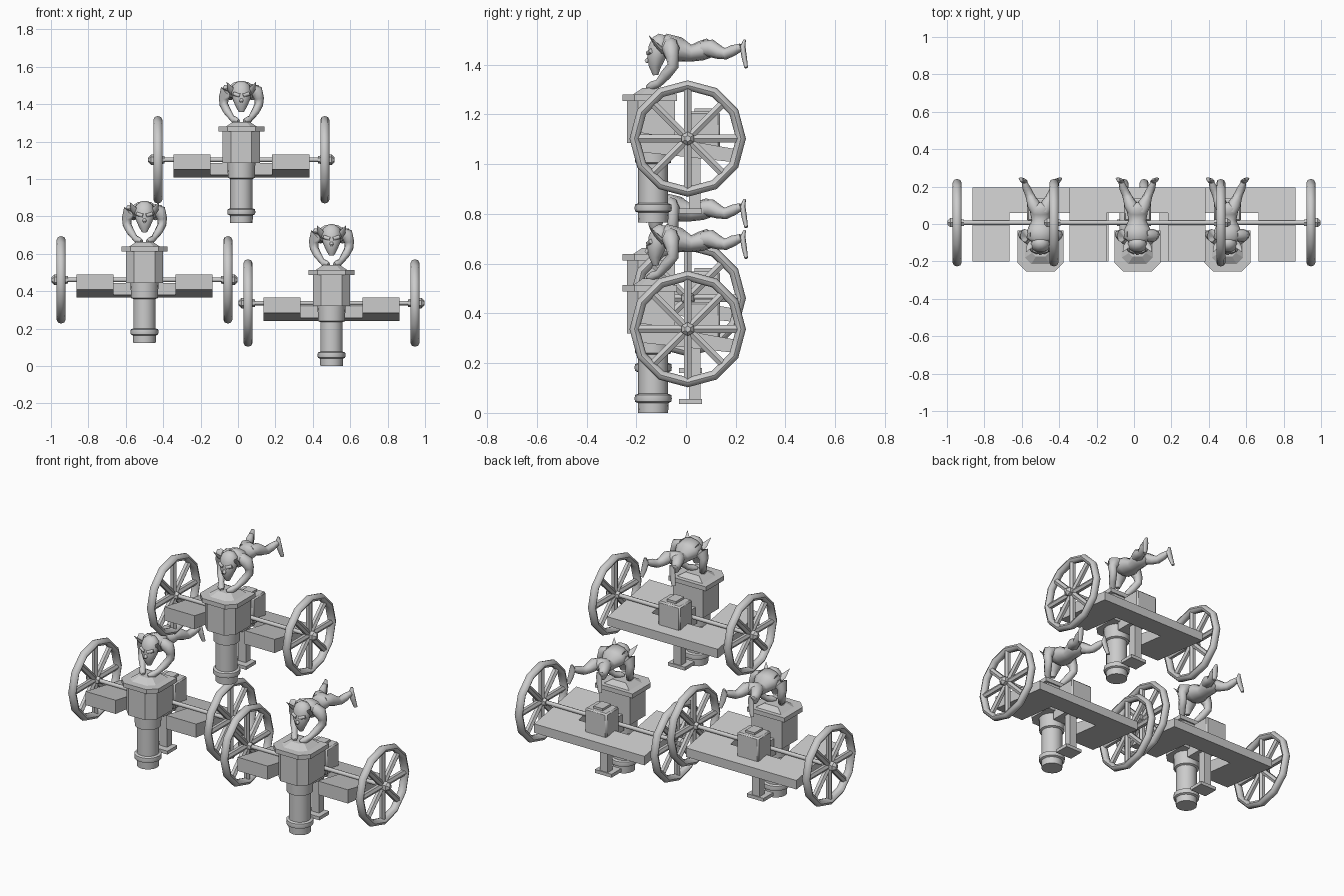
import bpy, bmesh, math
from mathutils import Vector, Matrix

if "Cube" in bpy.data.objects:
    bpy.data.objects.remove(bpy.data.objects["Cube"])

grey = bpy.data.materials.new("plain_grey")
grey.diffuse_color = (0.6, 0.6, 0.6, 1)
grey.use_nodes = True
grey.node_tree.nodes["Principled BSDF"].inputs["Base Color"].default_value = grey.diffuse_color
parts = []


def finish(name, bm, angle=40):
    bmesh.ops.recalc_face_normals(bm, faces=bm.faces)
    me = bpy.data.meshes.new(name)
    bm.to_mesh(me)
    bm.free()
    me.materials.append(grey)
    ob = bpy.data.objects.new(name, me)
    bpy.context.collection.objects.link(ob)
    bpy.ops.object.select_all(action='DESELECT')
    ob.select_set(True)
    bpy.context.view_layer.objects.active = ob
    bpy.ops.object.shade_smooth_by_angle(angle=math.radians(angle))
    parts.append(ob)
    return ob


def loft(bm, rings, closed=False):
    """Skin a list of equal-sized rings; cap the ends or join them in a loop."""
    vs = [[bm.verts.new(p) for p in r] for r in rings]
    n = len(vs[0])
    pairs = list(zip(vs, vs[1:] + vs[:1])) if closed else list(zip(vs, vs[1:]))
    for a, b in pairs:
        for i in range(n):
            bm.faces.new((a[i], a[(i + 1) % n], b[(i + 1) % n], b[i]))
    if not closed:
        bm.faces.new(vs[0])
        bm.faces.new(vs[-1])


def tube(bm, pts, sides=8, flat=1.0):
    """Tapered tube through (x, y, z, radius) points."""
    ps = [Vector(p[:3]) for p in pts]
    rings = []
    for i, p in enumerate(ps):
        d = (ps[min(i + 1, len(ps) - 1)] - ps[max(i - 1, 0)]).normalized()
        ref = Vector((1, 0, 0)) if abs(d.x) < 0.8 else Vector((0, 0, 1))
        u = (ref - d * ref.dot(d)).normalized()
        v = d.cross(u)
        r = pts[i][3]
        rings.append([p + r * (math.cos(a) * u + flat * math.sin(a) * v)
                      for a in (2 * math.pi * k / sides for k in range(sides))])
    loft(bm, rings)


def box(bm, x0, x1, y0, y1, z0, z1):
    loft(bm, [[(x0, y0, z), (x1, y0, z), (x1, y1, z), (x0, y1, z)] for z in (z0, z1)])


def lathe(bm, prof, cy, sides=16):
    loft(bm, [[(r * math.cos(2 * math.pi * k / sides), cy + r * math.sin(2 * math.pi * k / sides), z)
               for k in range(sides)] for r, z in prof])


def house(hx, y0, y1, c, z):
    """Plan outline with chamfered front corners."""
    return [(-hx, y1, z), (-hx, y0 + c, z), (-hx + c, y0, z),
            (hx - c, y0, z), (hx, y0 + c, z), (hx, y1, z)]


# Vertical barrel with collar and end ring
bm = bmesh.new()
lathe(bm, [(0.06, 0), (0.062, 0.04), (0.073, 0.045), (0.075, 0.058), (0.073, 0.072),
           (0.06, 0.077), (0.06, 0.235), (0.072, 0.24), (0.075, 0.33)], -0.132)
finish("barrel", bm)

# Chamfered housing, its cap plate and the low roof
bm = bmesh.new()
loft(bm, [house(0.1, -0.237, -0.044, 0.045, z) for z in (0.32, 0.49)])
finish("housing", bm, 20)
bm = bmesh.new()
loft(bm, [house(0.123, -0.255, -0.036, 0.048, 0.488), house(0.123, -0.255, -0.036, 0.048, 0.514)])
loft(bm, [house(0.085, -0.215, -0.06, 0.035, 0.513), house(0.045, -0.175, -0.085, 0.02, 0.54)])
finish("cap_plate", bm, 20)


# Sloping U-shaped deck: two side boards and a rear board
def board(bm, x0, x1, y0, y1):
    top = lambda y: 0.33 - 0.178 * y
    bot = lambda y: 0.263 - 0.108 * y
    loft(bm, [[(x, y0, bot(y0)), (x, y0, top(y0)), (x, y1, top(y1)), (x, y1, bot(y1))]
              for x in (x0, x1)])


bm = bmesh.new()
for x0, x1 in ((-0.363, -0.165), (0.165, 0.363)):
    board(bm, x0, x1, -0.2, 0.06)
board(bm, -0.363, 0.363, 0.06, 0.195)
finish("deck", bm)

# Central beam tying the housing to the axle and deck
bm = bmesh.new()
box(bm, -0.05, 0.05, -0.06, 0.08, 0.27, 0.37)
finish("centre_beam", bm)

# Storage box with a small lid
bm = bmesh.new()
box(bm, -0.072, 0.072, 0.015, 0.137, 0.29, 0.445)
bmesh.ops.bevel(bm, geom=bm.edges[:], offset=0.008, segments=1, affect='EDGES')
box(bm, -0.03, 0.03, 0.035, 0.112, 0.44, 0.458)
finish("storage_box", bm)

# Rear support post and foot
bm = bmesh.new()
box(bm, -0.025, 0.025, 0.012, 0.058, 0.05, 0.29)
box(bm, -0.055, 0.055, -0.028, 0.064, 0.036, 0.056)
finish("support_post", bm)

# Axle with hub nuts
AY, AZ = 0.007, 0.337
bm = bmesh.new()
tube(bm, [(-0.485, AY, AZ, 0.012), (0.485, AY, AZ, 0.012)], 10)
for s in (-1, 1):
    tube(bm, [(s * 0.41, AY, AZ, 0.02), (s * 0.47, AY, AZ, 0.028), (s * 0.482, AY, AZ, 0.028),
              (s * 0.498, AY, AZ, 0.012)], 6)
finish("axle", bm)

# Twelve-sided wheels with eight spokes
for side, s in (("left", -1), ("right", 1)):
    bm = bmesh.new()
    cx = s * 0.446
    rings = []
    for k in range(12):
        a = math.pi * k / 6
        section = [(0.214 + 0.020 * math.cos(t), 0.024 * math.sin(t))
                   for t in (2 * math.pi * j / 8 for j in range(8))]
        rings.append([(cx + w, AY + r * math.cos(a), AZ + r * math.sin(a)) for r, w in section])
    loft(bm, rings, True)
    for k in range(8):
        a = math.pi * k / 4
        c, n = math.cos(a), math.sin(a)
        tube(bm, [(cx, AY, AZ, 0.018), (cx, AY + 0.21 * c, AZ + 0.21 * n, 0.018)], 6)
    finish(side + "_wheel", bm, 50)

# Imp torso, balanced on its hands
bm = bmesh.new()
tube(bm, [(0, -0.105, 0.69, 0.035), (0, -0.075, 0.705, 0.075), (0, -0.03, 0.695, 0.07),
          (0, 0.02, 0.68, 0.047), (0, 0.06, 0.69, 0.055), (0, 0.09, 0.70, 0.055),
          (0, 0.115, 0.70, 0.03)], 12, 0.72)
finish("imp_torso", bm, 70)

# Imp head hanging forward, with muzzle and brow
bm = bmesh.new()
tube(bm, [(0, -0.095, 0.755, 0.02), (0, -0.10, 0.735, 0.046), (0, -0.11, 0.70, 0.054),
          (0, -0.12, 0.66, 0.047), (0, -0.125, 0.625, 0.032), (0, -0.122, 0.592, 0.014)], 10, 0.8)
tube(bm, [(0, -0.135, 0.665, 0.016), (0, -0.163, 0.645, 0.008)], 6)
for s in (-1, 1):
    tube(bm, [(s * 0.008, -0.15, 0.68, 0.012), (s * 0.042, -0.14, 0.69, 0.010)], 6)
    # pointed ears
    tube(bm, [(s * 0.035, -0.095, 0.69, 0.024), (s * 0.058, -0.12, 0.715, 0.018),
              (s * 0.078, -0.15, 0.752, 0.001)], 6, 0.5)
finish("imp_head", bm, 60)

# Imp arms and legs, mirrored
for side, s in (("left", -1), ("right", 1)):
    bm = bmesh.new()
    tube(bm, [(s * 0.045, -0.06, 0.715, 0.03), (s * 0.083, -0.062, 0.70, 0.036),
              (s * 0.095, -0.056, 0.665, 0.026), (s * 0.093, -0.052, 0.63, 0.023),
              (s * 0.075, -0.08, 0.595, 0.022), (s * 0.05, -0.11, 0.56, 0.016),
              (s * 0.035, -0.135, 0.548, 0.02), (s * 0.015, -0.155, 0.543, 0.01)], 8)
    finish(side + "_imp_arm", bm, 70)
    bm = bmesh.new()
    tube(bm, [(s * 0.022, 0.065, 0.70, 0.03), (s * 0.034, 0.10, 0.70, 0.036),
              (s * 0.05, 0.135, 0.683, 0.027), (s * 0.06, 0.16, 0.678, 0.023),
              (s * 0.074, 0.19, 0.692, 0.022), (s * 0.086, 0.222, 0.705, 0.015)], 8)
    tube(bm, [(s * 0.084, 0.236, 0.735, 0.008), (s * 0.087, 0.228, 0.705, 0.019),
              (s * 0.094, 0.234, 0.665, 0.018), (s * 0.105, 0.242, 0.622, 0.012)], 8, 0.6)
    finish(side + "_imp_leg", bm, 70)

# Three identical machines: lower right, lower left, upper middle
places = [("first", 0.5, 0.0), ("second", -0.5, 0.124), ("third", 0.018, 0.766)]
for ob in list(parts):
    base = ob.name
    for i, (label, x, z) in enumerate(places):
        o = ob if i == 0 else ob.copy()
        if i:
            bpy.context.collection.objects.link(o)
        o.name = label + "_" + base
        o.location = (x, 0, z)
